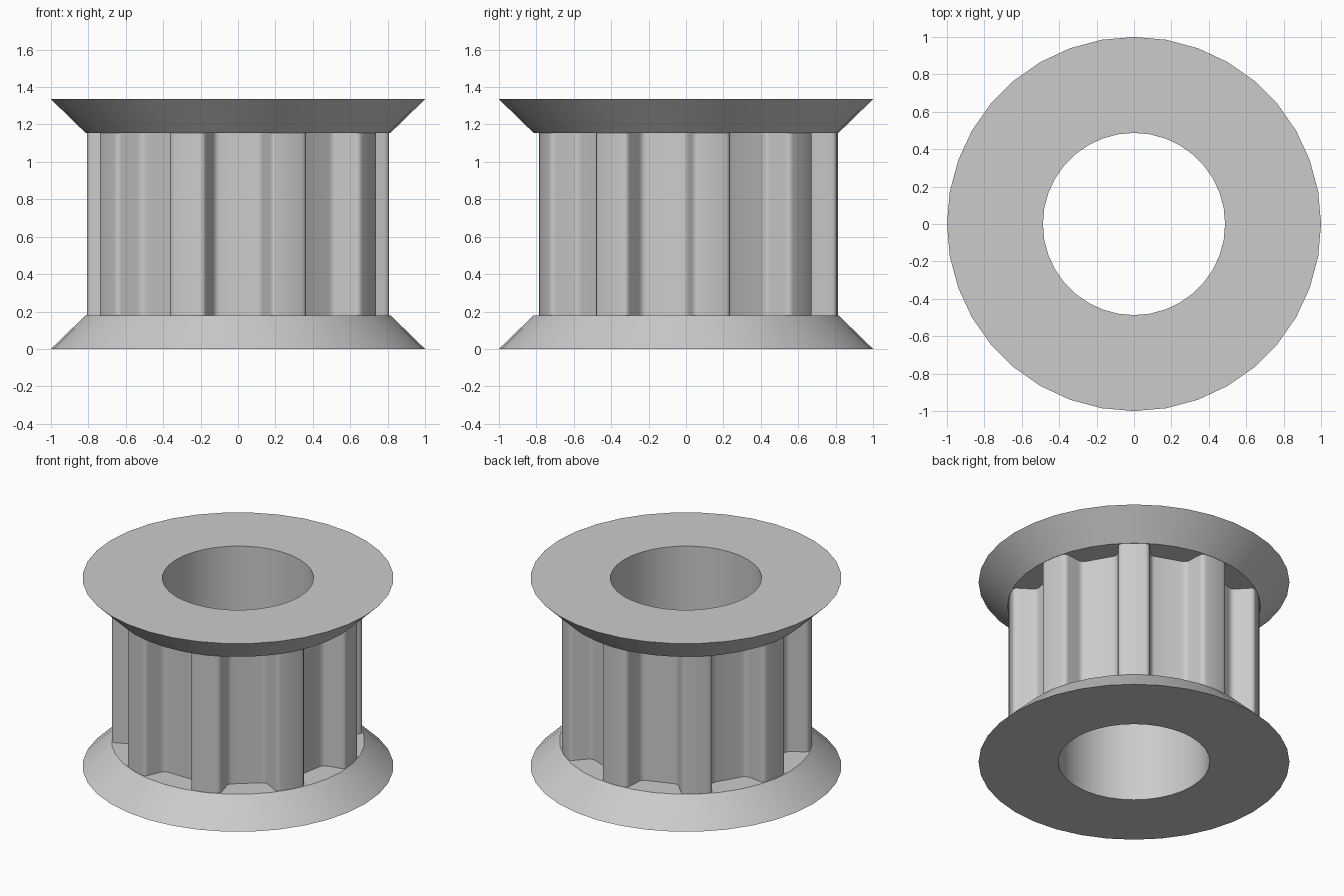
import bpy, bmesh, math
from mathutils import Vector, Matrix

if "Cube" in bpy.data.objects:
    bpy.data.objects.remove(bpy.data.objects["Cube"])

HEIGHT, FLANGE = 1.335, 0.18
RIM, NECK, CORE, BORE = 1.0, 0.815, 0.6, 0.487
GROOVES, SIDES = 9, 36
TIP, FLOOR = 0.812, 0.65

grey = bpy.data.materials.new("light grey")
grey.use_nodes = True
grey.diffuse_color = (0.6, 0.6, 0.6, 1)
grey.node_tree.nodes["Principled BSDF"].inputs["Base Color"].default_value = grey.diffuse_color


def finish(bm, name, angle):
    mesh = bpy.data.meshes.new(name)
    bm.to_mesh(mesh)
    bm.free()
    mesh.materials.append(grey)
    obj = bpy.data.objects.new(name, mesh)
    bpy.context.collection.objects.link(obj)
    bpy.ops.object.select_all(action="DESELECT")
    obj.select_set(True)
    bpy.context.view_layer.objects.active = obj
    bpy.ops.object.shade_smooth_by_angle(angle=math.radians(angle))
    return obj


def rounded(before, corner, after, trim=0.03, steps=4):
    """Points of a soft corner."""
    a = corner + (before - corner).normalized() * trim
    b = corner + (after - corner).normalized() * trim
    return [a.lerp(corner, i / steps).lerp(corner.lerp(b, i / steps), i / steps)
            for i in range(steps + 1)]


# Spool: flared flanges at both ends with a bore through the middle
top = HEIGHT - FLANGE
profile = [(BORE, 0), (RIM, 0), (NECK, FLANGE), (CORE, FLANGE),
           (CORE, top), (NECK, top), (RIM, HEIGHT), (BORE, HEIGHT)]
bm = bmesh.new()
rings = [[bm.verts.new((r * math.cos(a), r * math.sin(a), z)) for r, z in profile]
         for a in (math.tau * i / SIDES for i in range(SIDES))]
for i in range(SIDES):
    for j in range(len(profile)):
        k = (j + 1) % len(profile)
        bm.faces.new((rings[i - 1][j], rings[i][j], rings[i][k], rings[i - 1][k]))
bmesh.ops.recalc_face_normals(bm, faces=bm.faces)
finish(bm, "flanged_spool", 30)

# Toothed sleeve: one groove outline, centred on the front, repeated around
half_pitch = math.pi / GROOVES
land = Vector((TIP * math.sin(half_pitch), -TIP * math.cos(half_pitch)))
lip = Vector((0.182, -math.sqrt(TIP ** 2 - 0.182 ** 2)))
foot = Vector((0.122, -FLOOR))
middle = Vector((0, -FLOOR))
right = rounded(middle, foot, lip) + rounded(foot, lip, land) + [land]
left = [Vector((-p.x, p.y)) for p in reversed(right[:-1])]
outline = []
for g in range(GROOVES):
    turn = Matrix.Rotation(g * 2 * half_pitch, 2)
    outline += [turn @ p for p in left + right]

bm = bmesh.new()
low = [bm.verts.new((p.x, p.y, FLANGE)) for p in outline]
high = [bm.verts.new((p.x, p.y, top)) for p in outline]
for i in range(len(outline)):
    bm.faces.new((low[i - 1], low[i], high[i], high[i - 1]))
finish(bm, "toothed_sleeve", 30)
